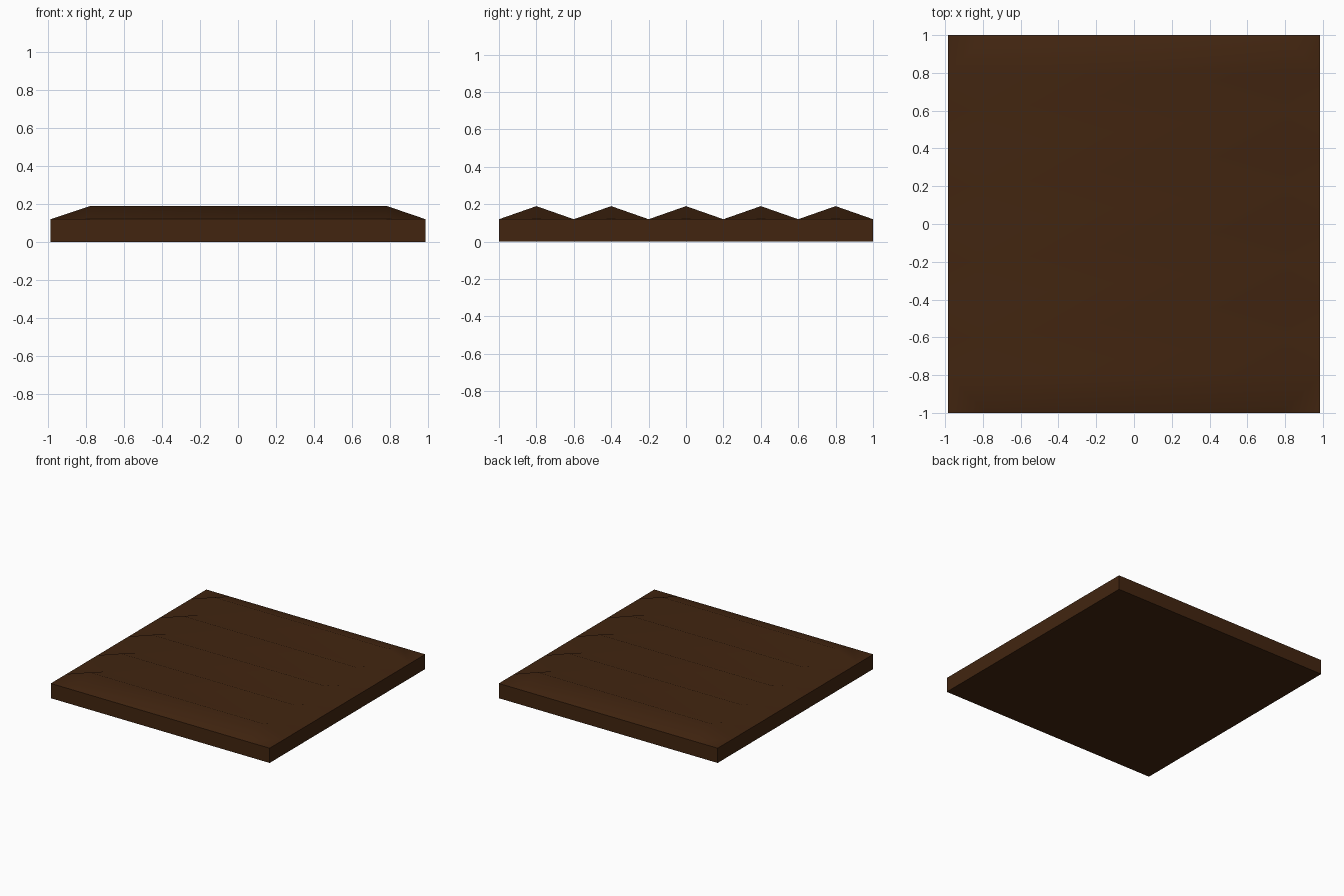
import bpy, bmesh

if "Cube" in bpy.data.objects:
    bpy.data.objects.remove(bpy.data.objects["Cube"])

soil = bpy.data.materials.new("dark soil brown")
soil.diffuse_color = (0.054, 0.0185, 0.0052, 1)
soil.use_nodes = True
soil.node_tree.nodes["Principled BSDF"].inputs["Base Color"].default_value = soil.diffuse_color

XS = [-0.985, -0.775, 0.78, 0.985]      # end edge, ridge start, ridge end, end edge
ROWS = 5                                # number of furrow ridges
EDGE_Z, PEAK_Z = 0.12, 0.19

bm = bmesh.new()

# Ridged top: odd rows are peaks, lowered to the rim at both ends
top = []
for i, x in enumerate(XS):
    line = []
    for j in range(2 * ROWS + 1):
        z = PEAK_Z if (j % 2 and i in (1, 2)) else EDGE_Z
        line.append(bm.verts.new((x, -1 + j * 0.2, z)))
    top.append(line)

for j in range(2 * ROWS):
    bm.faces.new((top[1][j], top[2][j], top[2][j + 1], top[1][j + 1]))
    # Ends: each ridge closes in a small fan from the rim point under its peak
    p, v = (j, j + 1) if j % 2 else (j + 1, j)
    for e, n in ((0, 1), (3, 2)):
        bm.faces.new((top[e][p], top[n][p], top[n][v]))
        bm.faces.new((top[e][p], top[n][v], top[e][v]))

# Side walls and flat underside
rim = [e for e in bm.edges if e.is_boundary]
ext = bmesh.ops.extrude_edge_only(bm, edges=rim)["geom"]
for g in ext:
    if isinstance(g, bmesh.types.BMVert):
        g.co.z = 0
bmesh.ops.contextual_create(bm, geom=[g for g in ext if isinstance(g, bmesh.types.BMEdge) and g.is_boundary])
bmesh.ops.recalc_face_normals(bm, faces=bm.faces)

mesh = bpy.data.meshes.new("tilled_soil_bed")
bm.to_mesh(mesh)
bm.free()
mesh.materials.append(soil)
bed = bpy.data.objects.new("tilled_soil_bed", mesh)
bpy.context.collection.objects.link(bed)

# Soft shading over the furrows, crisp outer edges
bpy.context.view_layer.objects.active = bed
bed.select_set(True)
bpy.ops.object.shade_smooth_by_angle(angle=0.87)
